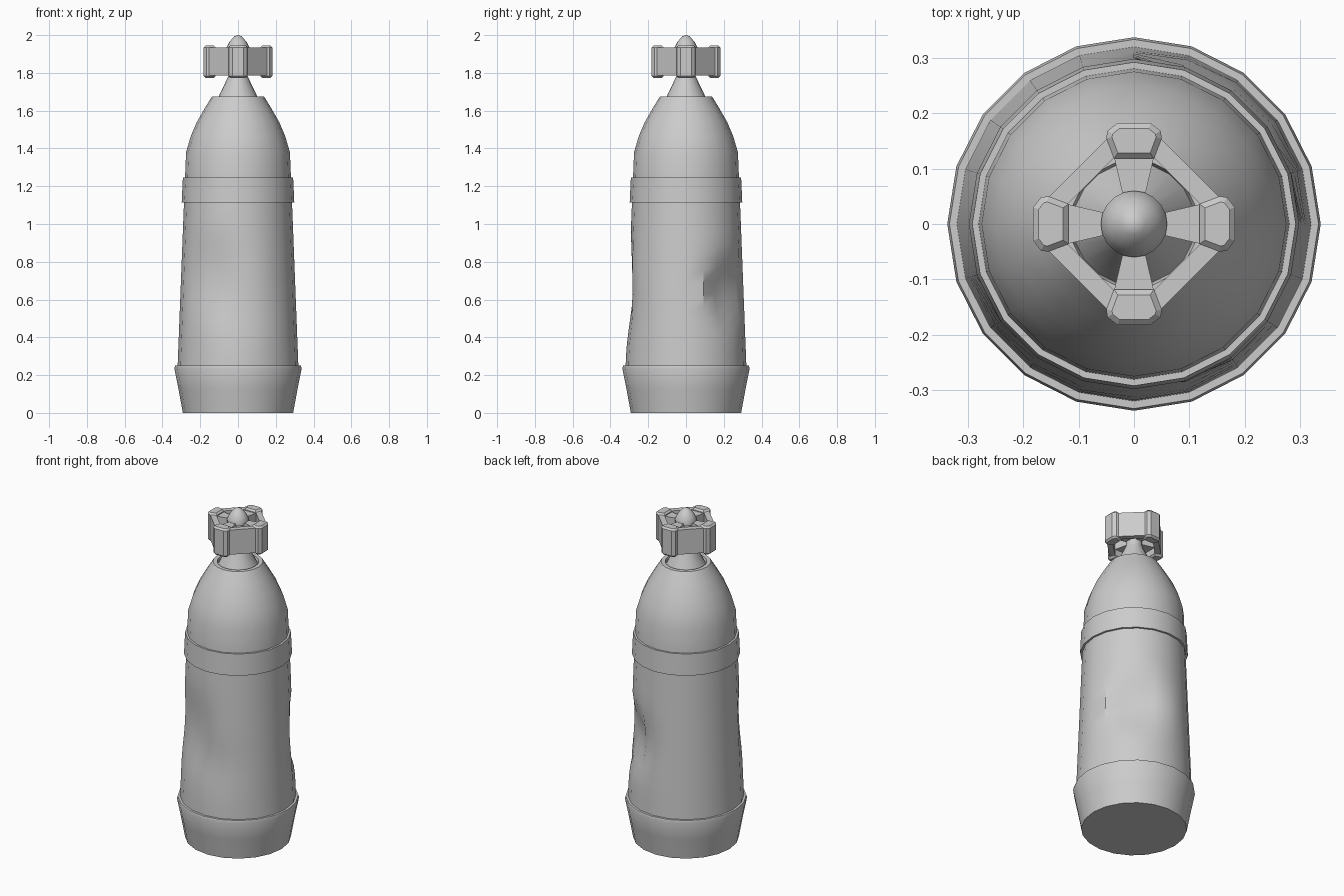
import bpy, bmesh, math
from mathutils import Vector

if "Cube" in bpy.data.objects:
    bpy.data.objects.remove(bpy.data.objects["Cube"])

SIDES = 20


def finish(name, bm, smooth=None):
    bmesh.ops.recalc_face_normals(bm, faces=bm.faces[:])
    mesh = bpy.data.meshes.new(name)
    bm.to_mesh(mesh)
    bm.free()
    ob = bpy.data.objects.new(name, mesh)
    bpy.context.collection.objects.link(ob)
    if smooth:
        bpy.ops.object.select_all(action='DESELECT')
        ob.select_set(True)
        bpy.context.view_layer.objects.active = ob
        bpy.ops.object.shade_smooth_by_angle(angle=math.radians(smooth))
    return ob


def lathe(name, profile, sides=SIDES, dents=(), smooth=30):
    """Revolve (radius, z) pairs; radius 0 makes a pole. Dents push vertices inwards."""
    bm = bmesh.new()
    rings = []
    for r, z in profile:
        if r == 0:
            rings.append([bm.verts.new((0, 0, z))])
            continue
        ring = []
        for i in range(sides):
            a = 2 * math.pi * i / sides
            rr = r
            for da, dz, wa, wz, depth in dents:
                d = (a - math.radians(da) + math.pi) % (2 * math.pi) - math.pi
                t = math.hypot(d / math.radians(wa), (z - dz) / wz)
                if t < 1:
                    rr -= depth * (0.5 + 0.5 * math.cos(math.pi * t))
            ring.append(bm.verts.new((rr * math.cos(a), rr * math.sin(a), z)))
        rings.append(ring)
    for a, b in zip(rings, rings[1:]):
        for i in range(sides):
            j = (i + 1) % sides
            if len(a) == 1:
                bm.faces.new((a[0], b[i], b[j]))
            elif len(b) == 1:
                bm.faces.new((a[i], a[j], b[0]))
            else:
                bm.faces.new((a[i], a[j], b[j], b[i]))
    return finish(name, bm, smooth)


def prisms(name, outline, z0, z1, bevel=0, turn=0):
    """Four copies of an extruded outline around the z axis."""
    bm = bmesh.new()
    for k in range(4):
        a = math.pi / 2 * k + turn
        c, s = math.cos(a), math.sin(a)
        lo, hi = [[bm.verts.new((x * c - y * s, x * s + y * c, z)) for x, y in outline]
                  for z in (z0, z1)]
        bm.faces.new(lo)
        bm.faces.new(hi)
        n = len(outline)
        for i in range(n):
            bm.faces.new((lo[i], lo[(i + 1) % n], hi[(i + 1) % n], hi[i]))
    if bevel:
        edges = [e for e in bm.edges if abs(e.verts[0].co.z - e.verts[1].co.z) < 1e-5]
        bmesh.ops.bevel(bm, geom=edges, offset=bevel, segments=1, affect='EDGES')
    return finish(name, bm)


# Base foot with the flared rim
lathe("base_foot", [(0, 0), (0.292, 0), (0.315, 0.125), (0.337, 0.235), (0.333, 0.25), (0.30, 0.25)])

# Tapered cylinder wall with battered dents: angle, height, angular and vertical reach, depth
dents = [(50, 0.64, 40, 0.28, 0.065), (245, 0.72, 45, 0.34, 0.035), (275, 0.55, 40, 0.25, 0.015)]
wall = [(0.320 - 0.035 * i / 14, 0.24 + 0.90 * i / 14) for i in range(15)]
lathe("cylinder_wall", wall, dents=dents, smooth=35)

# Upper reinforcing band
lathe("upper_band", [(0.27, 1.115), (0.298, 1.115), (0.292, 1.245), (0.27, 1.245)])

# Rounded shoulder ending in a collar with a recess
lathe("shoulder", [(0.281, 1.23), (0.275, 1.38), (0.25, 1.465), (0.218, 1.54), (0.178, 1.61),
                   (0.138, 1.675), (0.115, 1.675), (0.108, 1.65), (0, 1.65)], smooth=28)

# Neck cone, valve stem and pointed cap
lathe("neck_cone", [(0.112, 1.655), (0.052, 1.78), (0.045, 1.80), (0.045, 1.93)])
lathe("valve_cap", [(0, 1.915), (0.06, 1.915), (0.06, 1.935), (0.045, 1.965), (0.02, 1.993), (0, 2.0)])

# Hand wheel: grip lobes, spokes and the diagonal rim bars
prisms("wheel_grips", [(0.118, -0.036), (0.155, -0.050), (0.168, -0.048), (0.182, -0.030),
                       (0.182, 0.030), (0.168, 0.048), (0.155, 0.050), (0.118, 0.036)],
       1.773, 1.945, bevel=0.01)
prisms("wheel_spokes", [(0.035, -0.016), (0.125, -0.037), (0.125, 0.037), (0.035, 0.016)],
       1.82, 1.93)
prisms("wheel_rim_bars", [(0.110, -0.078), (0.143, -0.078), (0.143, 0.078), (0.110, 0.078)],
       1.785, 1.935, turn=math.pi / 4)
